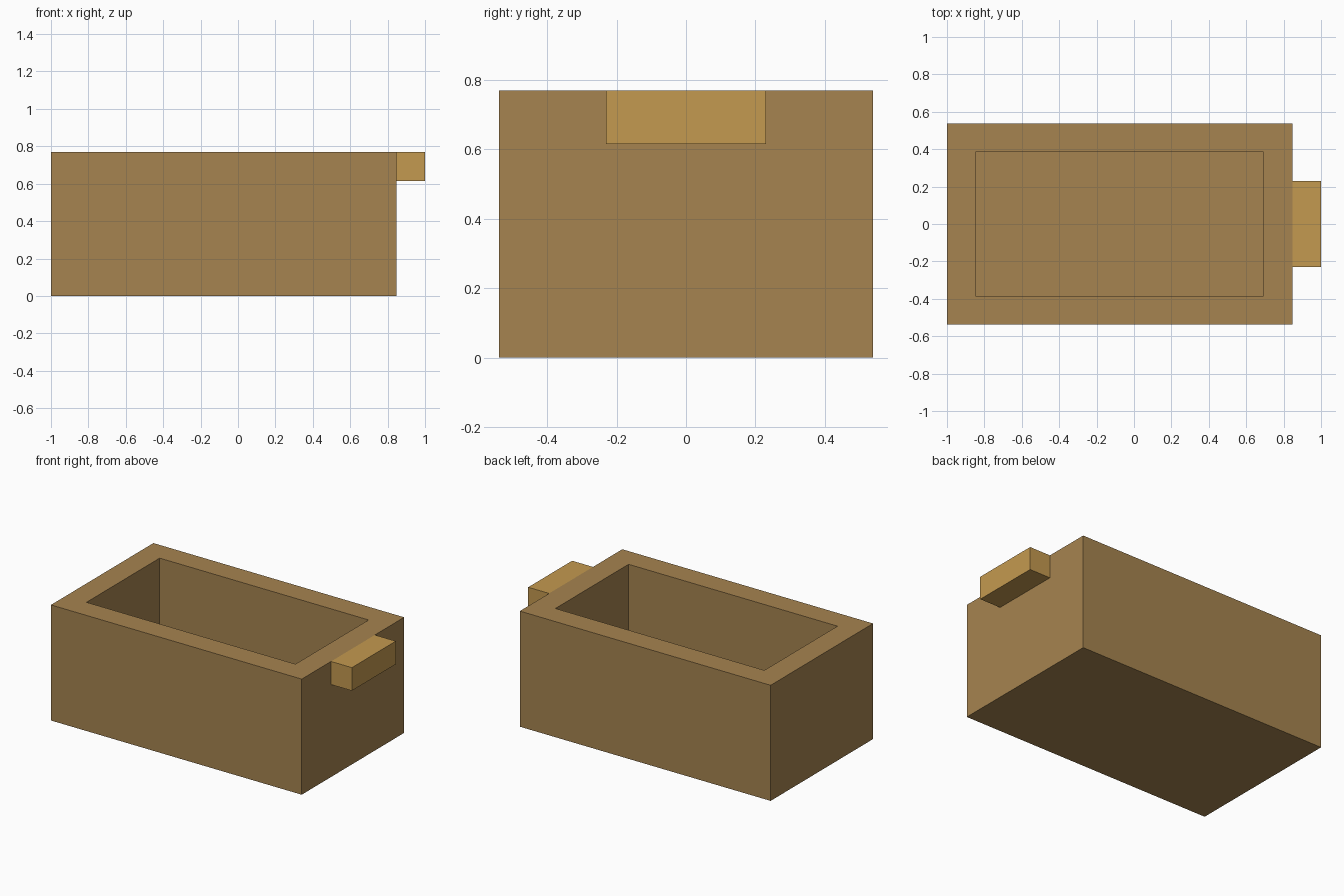
import bpy, bmesh
from mathutils import Matrix, Vector

if "Cube" in bpy.data.objects:
    bpy.data.objects.remove(bpy.data.objects["Cube"])

U = 2 / 13  # wall thickness, the base unit of the model


def material(name, rgb):
    m = bpy.data.materials.new(name)
    m.diffuse_color = (*rgb, 1)
    m.use_nodes = True
    m.node_tree.nodes["Principled BSDF"].inputs["Base Color"].default_value = m.diffuse_color
    return m


def box(name, lo, hi, mat, wall=0):
    """Box between two corners; with a wall it is hollowed from the top."""
    lo, hi = Vector(lo), Vector(hi)
    bm = bmesh.new()
    bmesh.ops.create_cube(bm, size=1, matrix=Matrix.LocRotScale((lo + hi) / 2, None, hi - lo))
    if wall:
        bm.normal_update()
        top = max(bm.faces, key=lambda f: f.calc_center_median().z)
        bmesh.ops.inset_region(bm, faces=[top], thickness=wall, use_even_offset=True)
        ext = bmesh.ops.extrude_face_region(bm, geom=[top])
        verts = [v for v in ext["geom"] if isinstance(v, bmesh.types.BMVert)]
        bmesh.ops.translate(bm, verts=verts, vec=(0, 0, lo.z + wall - hi.z))
        if top.is_valid:
            bmesh.ops.delete(bm, geom=[top], context='FACES_ONLY')
        bmesh.ops.recalc_face_normals(bm, faces=bm.faces)
    me = bpy.data.meshes.new(name)
    bm.to_mesh(me)
    bm.free()
    me.materials.append(mat)
    ob = bpy.data.objects.new(name, me)
    bpy.context.collection.objects.link(ob)
    return ob


# Open drawer box
box("drawer_body", (-1, -3.5 * U, 0), (1 - U, 3.5 * U, 5 * U),
    material("wood", (0.38, 0.23, 0.08)), wall=U)

# Handle block, flush with the rim
box("drawer_handle", (1 - U, -1.5 * U, 4 * U), (1, 1.5 * U, 5 * U),
    material("handle_wood", (0.55, 0.32, 0.08)))
